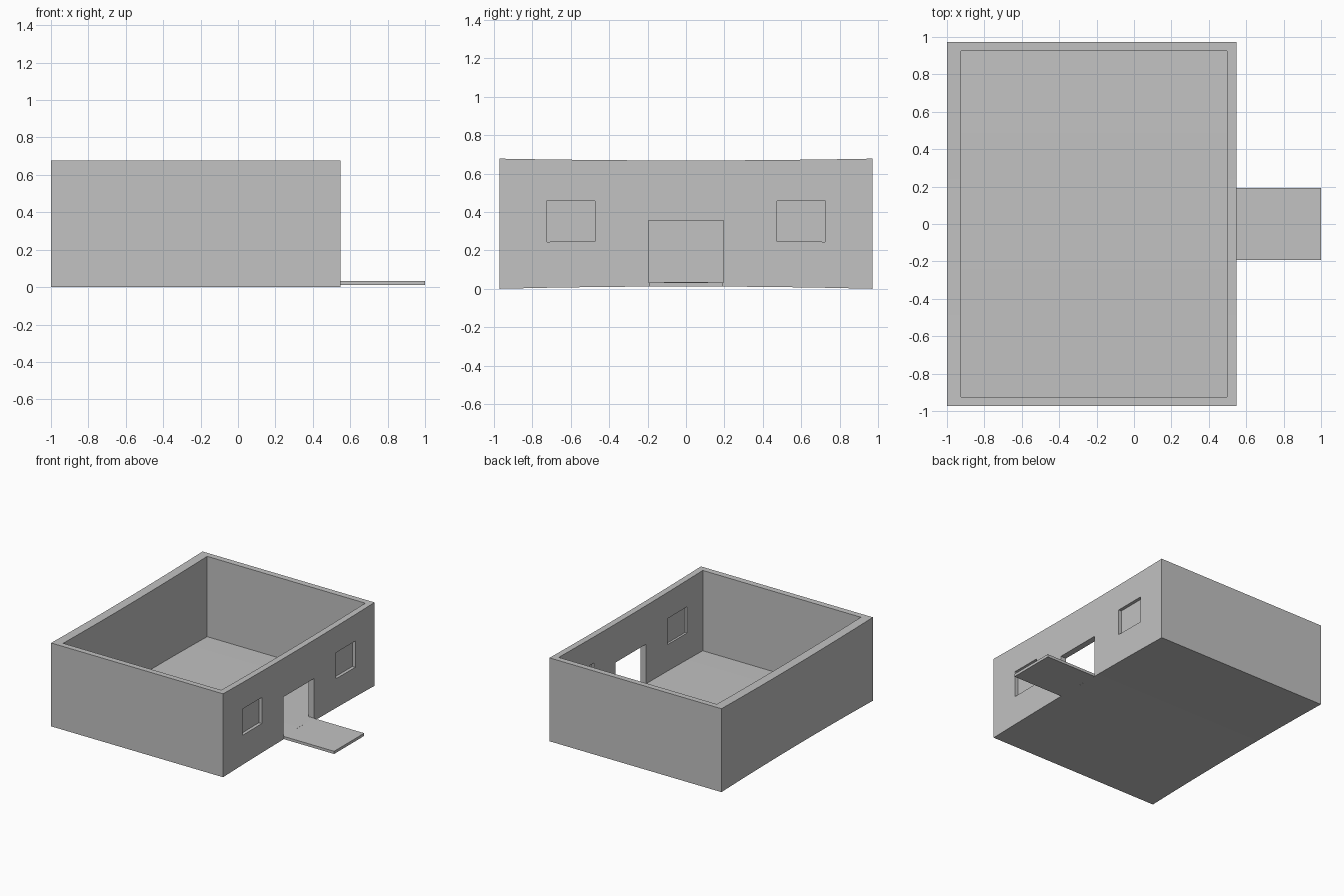
import bpy
import bmesh

cube = bpy.data.objects.get("Cube")
if cube:
    bpy.data.objects.remove(cube, do_unlink=True)

grey = bpy.data.materials.new("plain_grey")
grey.use_nodes = True
grey.diffuse_color = (0.54, 0.54, 0.54, 1)
grey.node_tree.nodes["Principled BSDF"].inputs["Base Color"].default_value = (0.54, 0.54, 0.54, 1)


def box(name, x, y, z):
    """Axis-aligned box from three (low, high) ranges."""
    bm = bmesh.new()
    bmesh.ops.create_cube(bm, size=1)
    for v in bm.verts:
        for axis, (low, high) in enumerate((x, y, z)):
            v.co[axis] = high if v.co[axis] > 0 else low
    mesh = bpy.data.meshes.new(name)
    bm.to_mesh(mesh)
    bm.free()
    mesh.materials.append(grey)
    obj = bpy.data.objects.new(name, mesh)
    bpy.context.collection.objects.link(obj)
    return obj


def carve(target, x, y, z):
    """Cut a box-shaped hole and remove the cutter."""
    cutter = box("cutter", x, y, z)
    cutter.hide_render = True
    mod = target.modifiers.new("cut", 'BOOLEAN')
    mod.operation = 'DIFFERENCE'
    mod.solver = 'EXACT'
    mod.object = cutter
    bpy.context.view_layer.objects.active = target
    bpy.ops.object.modifier_apply(modifier=mod.name)
    bpy.data.objects.remove(cutter, do_unlink=True)


def bow(obj, steps=8):
    """Pinch the long walls very slightly towards their middle."""
    bm = bmesh.new()
    bm.from_mesh(obj.data)
    for i in range(1, steps):
        bmesh.ops.bisect_plane(bm, geom=bm.verts[:] + bm.edges[:] + bm.faces[:],
                               plane_co=(0, HALF * (2 * i / steps - 1), 0),
                               plane_no=(0, 1, 0))
    for v in bm.verts:
        v.co.z += 0.012 * (1 - v.co.z / 0.38) * (1 - (v.co.y / HALF) ** 2)
    bm.to_mesh(obj.data)
    bm.free()


HALF, TOP, FLOOR = 0.973, 0.678, 0.023
INNER, OUTER = 0.497, 0.547

# Open-topped room with a solid floor
room = box("room_shell", (-1, OUTER), (-HALF, HALF), (0, TOP))
carve(room, (-0.925, INNER), (-0.925, 0.925), (FLOOR, 1))

# Doorway, level with the floor
carve(room, (INNER - 0.02, 0.6), (-0.195, 0.195), (FLOOR, 0.355))

# Windows recessed on both faces of the wall, leaving a thin pane
for side in (-1, 1):
    span = tuple(sorted((side * 0.475, side * 0.725)))
    carve(room, (0.521, 0.6), span, (0.243, 0.46))
    carve(room, (0.4, 0.515), span, (0.243, 0.46))

bow(room)

# Entrance slab
box("entrance_slab", (OUTER, 1), (-0.193, 0.193), (0.012, 0.034))
